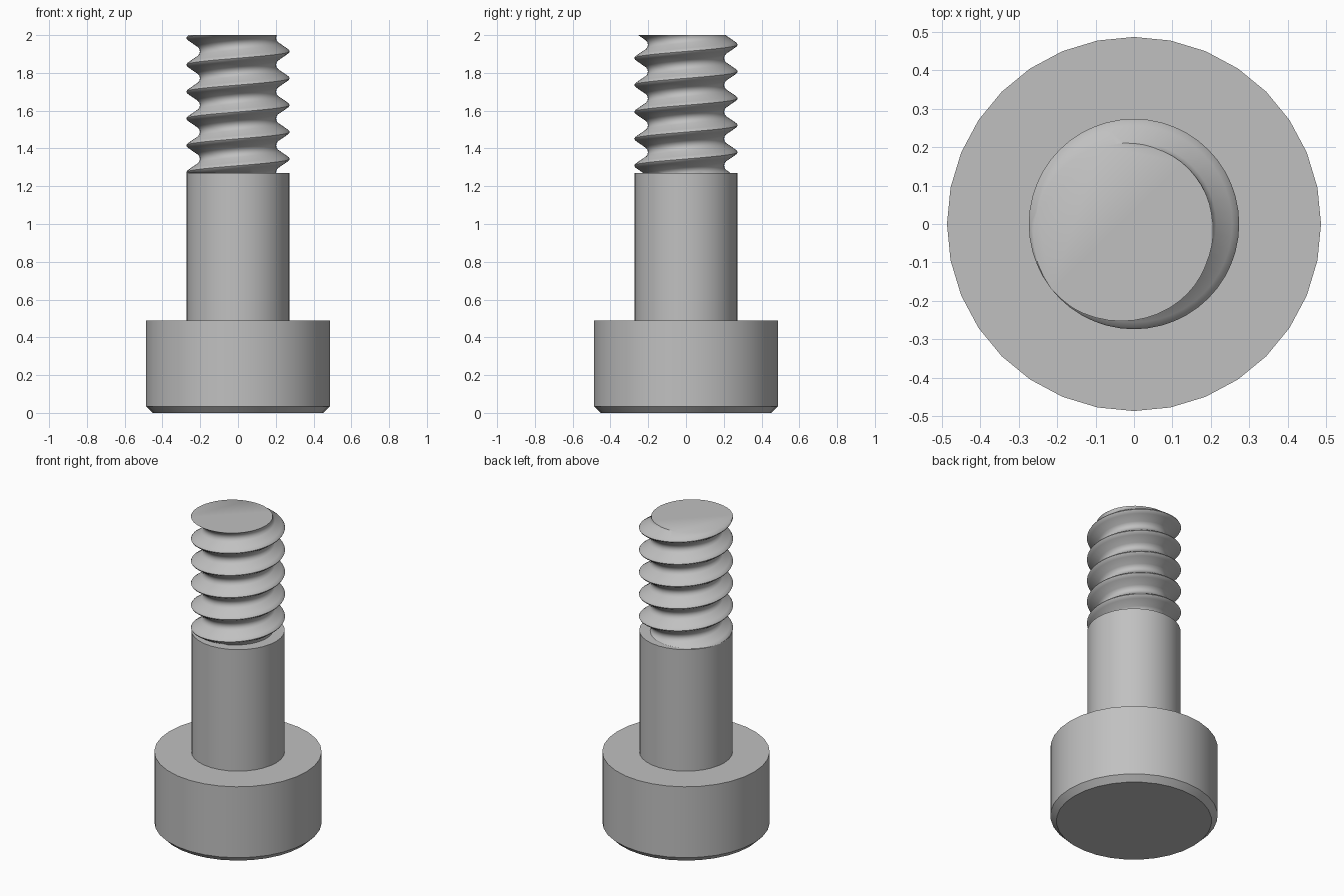
import bpy, bmesh, math

cube = bpy.data.objects.get("Cube")
if cube:
    bpy.data.objects.remove(cube, do_unlink=True)

steel = bpy.data.materials.new("grey_steel")
steel.use_nodes = True
GREY = (0.53, 0.53, 0.53, 1)
steel.diffuse_color = GREY
steel.node_tree.nodes["Principled BSDF"].inputs["Base Color"].default_value = GREY


def finish(bm, name, angle):
    bmesh.ops.recalc_face_normals(bm, faces=bm.faces)
    mesh = bpy.data.meshes.new(name)
    bm.to_mesh(mesh)
    bm.free()
    obj = bpy.data.objects.new(name, mesh)
    bpy.context.collection.objects.link(obj)
    mesh.materials.append(steel)
    bpy.ops.object.select_all(action="DESELECT")
    obj.select_set(True)
    bpy.context.view_layer.objects.active = obj
    bpy.ops.object.shade_smooth_by_angle(angle=math.radians(angle))
    return obj


def turned_part(name, profile, sides):
    """Solid of revolution from (radius, height) points, with flat ends."""
    bm = bmesh.new()
    rings = []
    for r, z in profile:
        rings.append([bm.verts.new((r * math.cos(math.tau * i / sides),
                                    r * math.sin(math.tau * i / sides), z))
                      for i in range(sides)])
    for low, high in zip(rings, rings[1:]):
        for i in range(sides):
            j = (i + 1) % sides
            bm.faces.new((low[i], low[j], high[j], high[i]))
    bm.faces.new(rings[0])
    bm.faces.new(rings[-1])
    return finish(bm, name, 30)


HEAD_TOP, SHANK_TOP, TIP = 0.49, 1.27, 2.0

# Head with a chamfered lower rim, and the plain shank
turned_part("head", [(0.452, 0), (0.487, 0.035), (0.487, HEAD_TOP)], 32)
turned_part("shank", [(0.272, HEAD_TOP), (0.272, SHANK_TOP)], 32)

# Thread: one pitch of the tooth outline swept along a right-hand helix
PITCH, STEPS, START, TURNS = 0.1423, 48, 1.06, 8
tooth = [(0, 0.274), (0.05, 0.270), (0.12, 0.256), (0.32, 0.214), (0.41, 0.204),
         (0.5, 0.202), (0.59, 0.204), (0.68, 0.214), (0.88, 0.256),
         (0.95, 0.270), (1, 0.274)]
bm = bmesh.new()
rows = []
for s in range(TURNS * STEPS + 1):
    a = math.tau * s / STEPS
    base = START + PITCH * s / STEPS
    rows.append([bm.verts.new((r * math.cos(a), r * math.sin(a), base + PITCH * t))
                 for t, r in tooth])
for row, nxt in zip(rows, rows[1:]):
    for k in range(len(tooth) - 1):
        bm.faces.new((row[k], nxt[k], nxt[k + 1], row[k + 1]))
bmesh.ops.remove_doubles(bm, verts=bm.verts, dist=0.0005)

# Trim the thread flat at the shank and at the tip, and cap both cuts
for height, direction in ((SHANK_TOP, -1), (TIP, 1)):
    cut = bmesh.ops.bisect_plane(
        bm, geom=bm.verts[:] + bm.edges[:] + bm.faces[:], dist=1e-5,
        plane_co=(0, 0, height), plane_no=(0, 0, direction), clear_outer=True)
    rim = [e for e in cut["geom_cut"] if isinstance(e, bmesh.types.BMEdge)]
    bmesh.ops.edgeloop_fill(bm, edges=rim)
finish(bm, "thread", 40)
